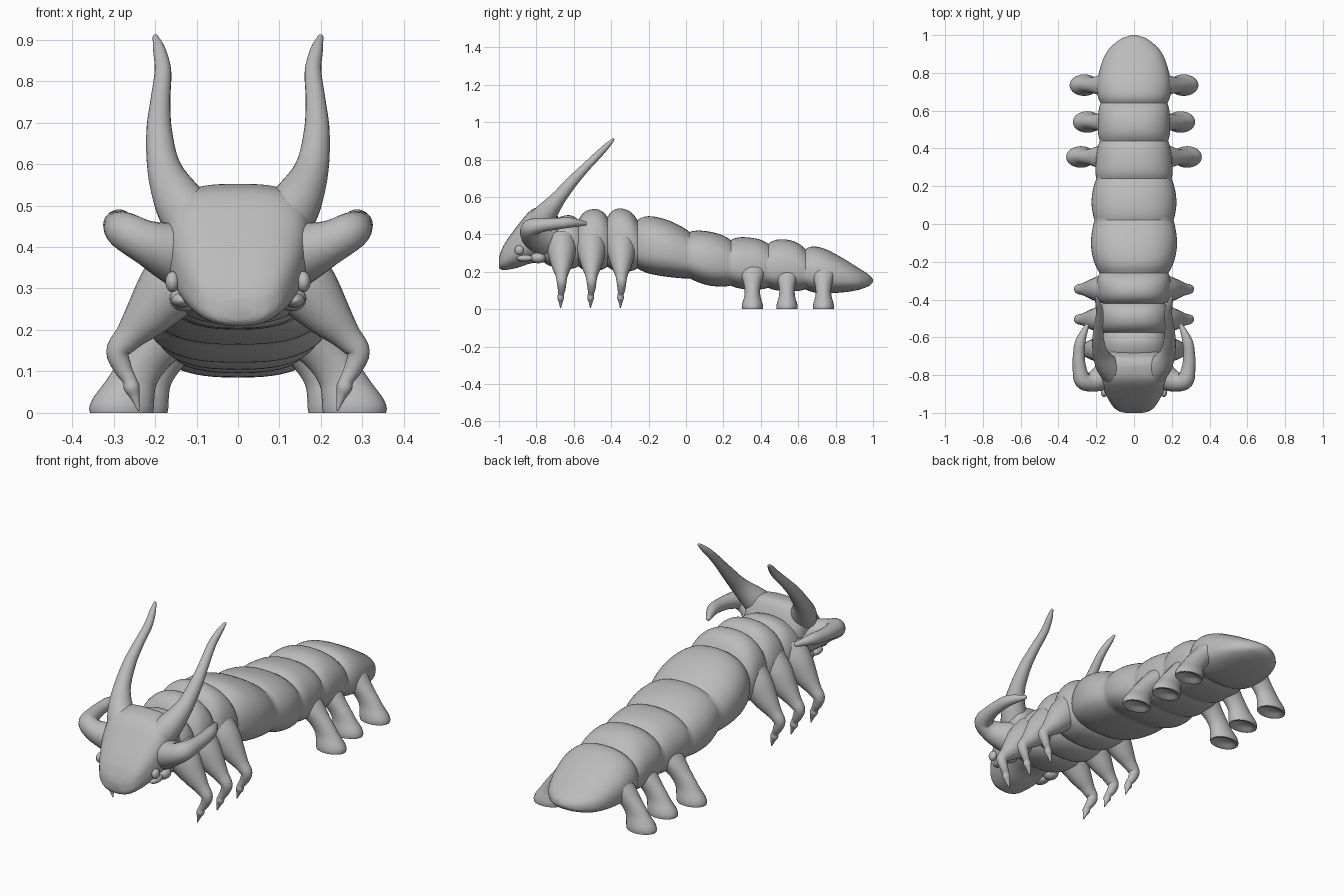
import bpy, bmesh, math
from mathutils import Vector

if "Cube" in bpy.data.objects:
    bpy.data.objects.remove(bpy.data.objects["Cube"])

grey = bpy.data.materials.new("matte grey")
grey.diffuse_color = (0.5, 0.5, 0.5, 1)
grey.use_nodes = True
grey.node_tree.nodes["Principled BSDF"].inputs["Base Color"].default_value = grey.diffuse_color


def curve(table, t):
    """Smooth interpolation of rows (t, a, b, ...)"""
    n = len(table)
    i = 0
    while i < n - 2 and t > table[i + 1][0]:
        i += 1

    def slope(k, c):
        a, b = table[max(k - 1, 0)], table[min(k + 1, n - 1)]
        return (b[c] - a[c]) / (b[0] - a[0])
    p, q = table[i], table[i + 1]
    h = q[0] - p[0]
    s = (t - p[0]) / h
    out = []
    for c in range(1, len(p)):
        out.append((2*s**3 - 3*s*s + 1) * p[c] + (s**3 - 2*s*s + s) * h * slope(i, c)
                   + (3*s*s - 2*s**3) * q[c] + (s**3 - s*s) * h * slope(i + 1, c))
    return out


def loft(name, rings, mirror=False):
    """Skin a list of equal-sized point rings into a closed smooth object"""
    bm = bmesh.new()
    vr = [[bm.verts.new(p) for p in r] for r in rings]
    n = len(vr[0])
    for a, b in zip(vr, vr[1:]):
        for i in range(n):
            bm.faces.new((a[i], a[(i + 1) % n], b[(i + 1) % n], b[i]))
    bm.faces.new(vr[0])
    bm.faces.new(vr[-1])
    bmesh.ops.recalc_face_normals(bm, faces=bm.faces)
    me = bpy.data.meshes.new(name)
    bm.to_mesh(me)
    bm.free()
    ob = bpy.data.objects.new(name, me)
    bpy.context.collection.objects.link(ob)
    finish(ob, mirror)
    return ob


def finish(ob, mirror):
    ob.data.materials.append(grey)
    bpy.ops.object.select_all(action='DESELECT')
    ob.select_set(True)
    bpy.context.view_layer.objects.active = ob
    bpy.ops.object.shade_smooth_by_angle(angle=math.radians(45))
    if mirror:
        m = ob.modifiers.new("mirror", 'MIRROR')
        m.use_clip = False
        m.use_mirror_merge = False


def section(y, top, bot, w, et, eb, mid=0.42, n=56):
    """Rounded upright cross-section with its own top and bottom squareness"""
    zc = bot + mid * (top - bot)
    ring = []
    for i in range(n):
        a = 2 * math.pi * i / n
        c, s = math.cos(a), math.sin(a)
        e = et if s >= 0 else eb
        x = w * math.copysign(abs(c) ** (2 / e), c)
        z = zc + ((top - zc) if s >= 0 else (zc - bot)) * math.copysign(abs(s) ** (2 / e), s)
        ring.append((x, y, z))
    return ring


def tube(name, path, ref, flat=1.0, steps=40, n=20):
    """Tapered mirrored limb along (x, y, z, radius) points"""
    rows = [(i,) + p for i, p in enumerate(path)]
    T = len(path) - 1
    pts = [curve(rows, T * i / steps) for i in range(steps + 1)]
    # rounded tip
    rings = []
    for i, p in enumerate(pts):
        a, b = pts[max(i - 1, 0)], pts[min(i + 1, steps)]
        d = (Vector(b[:3]) - Vector(a[:3])).normalized()
        u = d.cross(Vector(ref)).normalized()
        v = d.cross(u)
        r = max(p[3], 0.002)
        ring = lambda c, k: [c + u * k * math.cos(2*math.pi*j/n) + v * k * flat * math.sin(2*math.pi*j/n)
                             for j in range(n)]
        rings.append(ring(Vector(p[:3]), r))
    c = Vector(pts[-1][:3])
    for k in (30, 60, 85):
        q = math.radians(k)
        rings.append(ring(c + d * r * math.sin(q), r * math.cos(q)))
    return loft(name, rings, True)


# Segmented body: envelope of y, top, bottom, half width
env = [(-.76, .46, .23, .165), (-.58, .525, .205, .185), (-.34, .54, .20, .195),
       (-.12, .485, .175, .228), (.03, .435, .15, .222), (.13, .415, .125, .225),
       (.33, .385, .105, .203), (.55, .372, .095, .192), (.73, .328, .085, .196),
       (.84, .272, .09, .175), (.92, .222, .103, .138), (.97, .19, .12, .085),
       (.99, .174, .132, .05), (1.0, .16, .146, .012)]
grooves = [-.76, -.575, -.42, -.26, .02, .24, .44, .64, 1.0]
depths = [.04, .05, .05, .05, .025, .028, .03, .035, 0]
rings = []
for k in range(8):
    y0, y1 = grooves[k], grooves[k + 1]
    N = 24 if k == 7 else 14
    for i in range(N):
        s = i / N
        y = y0 + (y1 - y0) * s
        top, bot, w = curve(env, y)
        dip = depths[k] * (1 - s) ** 6 * 1.0 + depths[k + 1] * s ** 5
        if k == 7:
            dip = depths[k] * (1 - s) ** 12
        rings.append(section(y, top - dip, bot + dip * .5, w - dip * .5, 2.3, 2.6))
rings.append(section(1.0, .16, .146, .012, 2, 2))
loft("segmented_body", rings)

# Head: y, top, bottom, half width
head = [(-1.0, .275, .222, .045), (-.993, .30, .214, .075), (-.97, .35, .209, .108),
        (-.90, .448, .222, .150), (-.83, .528, .245, .172), (-.77, .55, .25, .175),
        (-.725, .548, .25, .168), (-.70, .525, .25, .16), (-.66, .44, .26, .13)]
loft("head", [section(y, *curve(head, y), 3.2, 2.3, .5)
              for y in [-1 + .03 * (i / 10) ** 2 for i in range(10)]
              + [-.97 + .31 * i / 30 for i in range(31)]])

# Long upper horns
tube("long_horn", [(.10, -.79, .45, .075), (.145, -.745, .515, .06), (.178, -.685, .59, .041),
                   (.190, -.61, .68, .031), (.187, -.54, .755, .024), (.181, -.47, .825, .020),
                   (.190, -.42, .876, .015), (.199, -.39, .906, .007)], (1, 0, 0))

# Curled side horns
tube("side_horn", [(.09, -.76, .37, .10), (.165, -.81, .39, .072), (.225, -.835, .413, .053),
                   (.272, -.825, .438, .046), (.289, -.76, .450, .036), (.292, -.69, .457, .031),
                   (.283, -.62, .463, .027), (.250, -.54, .458, .012)], (0, 0, 1))

# Eyes and small mandibles
for name, loc, sc in (("eye", (.158, -.892, .316), (.017, .024, .025)),
                      ("mandible", (.135, -.86, .272), (.026, .045, .018)),
                      ("cheek", (.13, -.79, .275), (.035, .04, .03))):
    bm = bmesh.new()
    bmesh.ops.create_uvsphere(bm, u_segments=24, v_segments=14, radius=1)
    for v in bm.verts:
        v.co = Vector((v.co.x * sc[0], v.co.y * sc[1], v.co.z * sc[2])) + Vector(loc)
    me = bpy.data.meshes.new(name)
    bm.to_mesh(me)
    bm.free()
    ob = bpy.data.objects.new(name, me)
    bpy.context.collection.objects.link(ob)
    finish(ob, True)

# Clawed front legs
for y in (-.665, -.505, -.345):
    tube("clawed_leg", [(.11, y, .36, .085), (.165, y, .30, .078), (.218, y, .235, .057),
                        (.262, y, .185, .036), (.290, y, .148, .028), (.278, y, .108, .022),
                        (.262, y - .004, .08, .017), (.256, y - .005, .06, .019),
                        (.249, y - .005, .04, .012), (.240, y - .006, .008, .003)], (0, 1, 0), .95)

# Padded hind legs: z, centre x, radius x, radius y
pad = [(.26, .10, .07, .085), (.20, .145, .078, .070), (.15, .192, .072, .051), (.11, .232, .064, .042),
       (.07, .260, .064, .043), (.035, .276, .074, .053), (.012, .281, .078, .057), (0, .281, .076, .055)]
for y, dx in ((.355, 0), (.54, -.035), (.735, -.018)):
    levels = [p[0] for p in pad]
    rows = [(-p[0],) + p[1:] for p in pad]
    zs = [.26 * (1 - i / 26) for i in range(27)]
    st = [(z, *curve(rows, -z)) for z in zs]
    st += [(.001, .281, .064, .044), (.012, .281, .052, .034), (.018, .281, .01, .008)]
    loft("padded_leg", [[(cx + dx + rx * math.cos(a), y + ry * math.sin(a), z)
                         for a in [2 * math.pi * j / 28 for j in range(28)]]
                        for z, cx, rx, ry in st], True)
